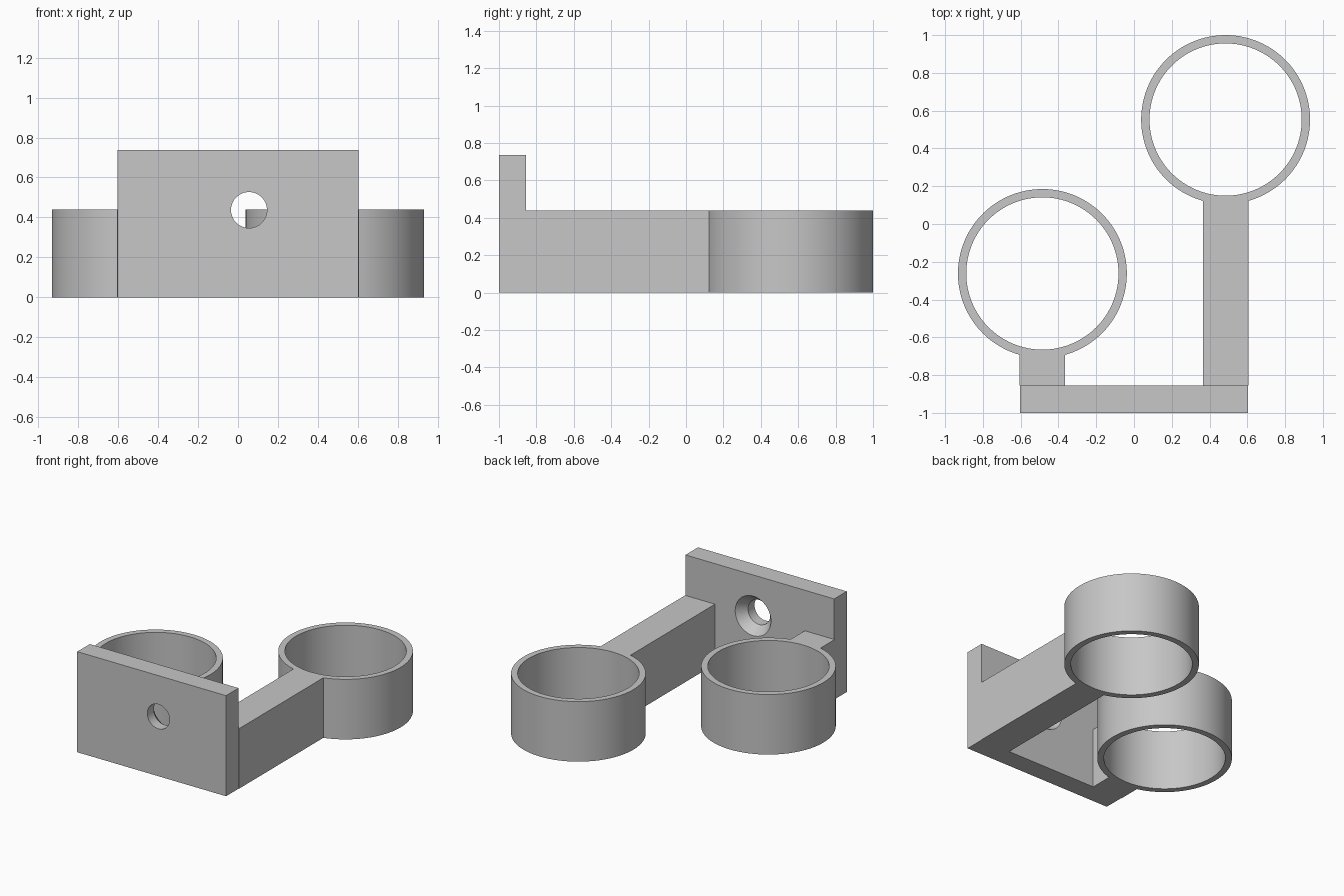
import bpy, bmesh, math
from mathutils import Matrix

cube = bpy.data.objects.get("Cube")
if cube:
    bpy.data.objects.remove(cube)

# Single grey material
grey = bpy.data.materials.new("plain grey")
grey.use_nodes = True
colour = (0.57, 0.57, 0.57, 1)
grey.diffuse_color = colour
grey.node_tree.nodes["Principled BSDF"].inputs["Base Color"].default_value = colour

HEIGHT = 0.44
OUTER, INNER = 0.447, 0.403
HALF_ARM = 0.121
PLATE_FRONT, PLATE_BACK = -1.0, -0.855
HOLE_X, HOLE_Z = 0.055, 0.437


def activate(ob):
    bpy.ops.object.select_all(action='DESELECT')
    ob.select_set(True)
    bpy.context.view_layer.objects.active = ob


def arc(cx, cy, r, start, end, steps):
    return [(cx + r * math.cos(start + (end - start) * i / steps),
             cy + r * math.sin(start + (end - start) * i / steps))
            for i in range(steps + 1)]


def holder(name, cx, cy):
    """Ring and its arm as one outline with a round opening, extruded upwards."""
    gap = math.asin(HALF_ARM / OUTER)
    outline = arc(cx, cy, OUTER, -math.pi / 2 + gap, 1.5 * math.pi - gap, 112)
    outline += [(cx - HALF_ARM, PLATE_BACK), (cx + HALF_ARM, PLATE_BACK)]
    opening = arc(cx, cy, INNER, 0, 2 * math.pi, 128)[:-1]

    curve = bpy.data.curves.new(name, 'CURVE')
    curve.dimensions = '2D'
    curve.fill_mode = 'BOTH'
    curve.extrude = HEIGHT / 2
    for points in (outline, opening):
        spline = curve.splines.new('POLY')
        spline.points.add(len(points) - 1)
        for p, (x, y) in zip(spline.points, points):
            p.co = (x, y, 0, 1)
        spline.use_cyclic_u = True
    ob = bpy.data.objects.new(name, curve)
    ob.location.z = HEIGHT / 2
    bpy.context.collection.objects.link(ob)
    activate(ob)
    bpy.ops.object.convert(target='MESH')
    ob = bpy.context.object

    # Weld caps to walls and make the normals point outwards
    bm = bmesh.new()
    bm.from_mesh(ob.data)
    bmesh.ops.remove_doubles(bm, verts=bm.verts, dist=0.0005)
    bmesh.ops.recalc_face_normals(bm, faces=bm.faces)
    bm.to_mesh(ob.data)
    bm.free()
    return ob


def mesh_object(name, bm):
    bmesh.ops.recalc_face_normals(bm, faces=bm.faces)
    mesh = bpy.data.meshes.new(name)
    bm.to_mesh(mesh)
    bm.free()
    ob = bpy.data.objects.new(name, mesh)
    bpy.context.collection.objects.link(ob)
    return ob


# Rings on a long and a short arm
parts = [holder("long_arm_ring", 0.485, 0.553),
         holder("short_arm_ring", -0.485, -0.262)]

# Mounting plate
bm = bmesh.new()
bmesh.ops.create_cube(bm, size=1)
bmesh.ops.scale(bm, verts=bm.verts, vec=(1.206, PLATE_BACK - PLATE_FRONT, 0.737))
bmesh.ops.translate(bm, verts=bm.verts,
                    vec=(0, (PLATE_FRONT + PLATE_BACK) / 2, 0.3685))
plate = mesh_object("mounting_plate", bm)
parts.append(plate)

# Countersunk screw hole, wider at the back
bm = bmesh.new()
loops = []
for y, r in ((-1.05, 0.09), (-0.925, 0.09), (-0.8, 0.188)):
    loops.append([bm.verts.new((HOLE_X + dx, y, HOLE_Z + dz))
                  for dx, dz in arc(0, 0, r, 0, 2 * math.pi, 64)[:-1]])
for a, b in zip(loops, loops[1:]):
    for i in range(len(a)):
        j = (i + 1) % len(a)
        bm.faces.new((a[i], a[j], b[j], b[i]))
bm.faces.new(loops[0])
bm.faces.new(loops[-1])
cutter = mesh_object("screw_hole_cutter", bm)
cutter.hide_render = True

cut = plate.modifiers.new("screw_hole", 'BOOLEAN')
cut.operation = 'DIFFERENCE'
cut.solver = 'EXACT'
cut.object = cutter
activate(plate)
bpy.ops.object.modifier_apply(modifier=cut.name)
bpy.data.objects.remove(cutter)

# Colour and smooth the round walls
for ob in parts:
    ob.data.materials.clear()
    ob.data.materials.append(grey)
    activate(ob)
    bpy.ops.object.shade_smooth_by_angle(angle=math.radians(25))
